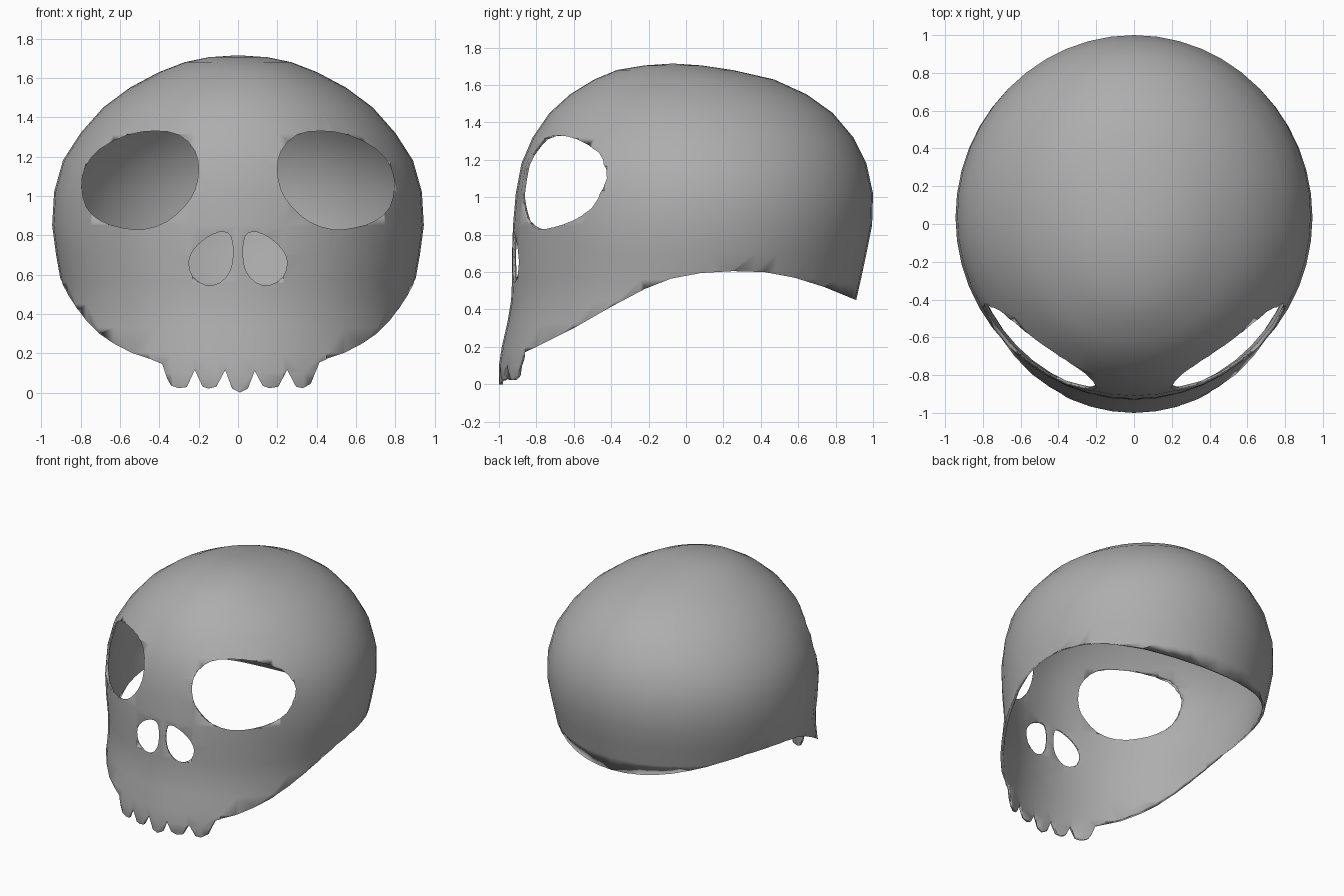
import bpy, bmesh, math

if "Cube" in bpy.data.objects:
    bpy.data.objects.remove(bpy.data.objects["Cube"])

SEG = 48
# Horizontal sections of the mask: height, front y, back y, half width
ROWS = [(1.705, -.22, .08, .15), (1.68, -.37, .25, .27), (1.63, -.49, .47, .40),
        (1.55, -.62, .645, .55), (1.45, -.73, .785, .685), (1.32, -.82, .895, .80),
        (1.18, -.88, .965, .89), (1.02, -.91, 1.0, .935), (.85, -.925, .995, .945),
        (.70, -.93, .965, .925), (.56, -.93, .935, .90), (.45, -.935, .91, .89),
        (.33, -.955, .90, .89), (.20, -.985, .90, .90), (.10, -1.0, .90, .88),
        (-.10, -1.0, .90, .84)]


def make_object(name, bm):
    bmesh.ops.recalc_face_normals(bm, faces=bm.faces)
    mesh = bpy.data.meshes.new(name)
    bm.to_mesh(mesh)
    bm.free()
    ob = bpy.data.objects.new(name, mesh)
    bpy.context.collection.objects.link(ob)
    return ob


def rounded(pts):
    """Add a curved midpoint to every edge of a closed outline."""
    out, n = [], len(pts)
    for i in range(n):
        a, b, c, d = (pts[(i + k) % n] for k in (-1, 0, 1, 2))
        out.append(b)
        out.append(tuple((9 * (b[k] + c[k]) - a[k] - d[k]) / 16 for k in (0, 1)))
    return out


def prism(name, pts, place, a, b):
    """Extrude a 2D outline between depths a and b."""
    bm = bmesh.new()
    ra = [bm.verts.new(place(u, v, a)) for u, v in pts]
    rb = [bm.verts.new(place(u, v, b)) for u, v in pts]
    bm.faces.new(ra)
    bm.faces.new(rb)
    n = len(pts)
    for i in range(n):
        j = (i + 1) % n
        bm.faces.new((ra[i], ra[j], rb[j], rb[i]))
    ob = make_object(name, bm)
    ob.hide_render = True
    return ob


def from_front(u, v, d):
    return (u, d, v)


def from_side(u, v, d):
    return (d, u, v)


# Domed shell lofted through the sections
bm = bmesh.new()
pole = bm.verts.new((0, -.07, 1.715))
rings = []
for z, yf, yb, w in ROWS:
    mid, half = (yf + yb) / 2, (yb - yf) / 2
    rings.append([bm.verts.new((w * math.sin(2 * math.pi * i / SEG),
                                mid - half * math.cos(2 * math.pi * i / SEG), z))
                  for i in range(SEG)])
for i in range(SEG):
    j = (i + 1) % SEG
    bm.faces.new((pole, rings[0][i], rings[0][j]))
    for r, s in zip(rings, rings[1:]):
        bm.faces.new((r[i], s[i], s[j], r[j]))
mask = make_object("skull_mask", bm)
# Make sure the normals face outward so the thickness goes inside
if mask.data.polygons[0].normal.z < 0:
    mask.data.flip_normals()
solid = mask.modifiers.new("thickness", 'SOLIDIFY')
solid.thickness = .02
solid.offset = -1

# Eye sockets and nostrils, mirrored
EYE = [(.20, 1.13), (.22, 1.23), (.30, 1.31), (.42, 1.33), (.56, 1.31), (.70, 1.24),
       (.775, 1.15), (.795, 1.05), (.77, .94), (.70, .875), (.60, .84), (.48, .83),
       (.36, .87), (.27, .95), (.22, 1.03)]
NOSTRIL = [(.03, .77), (.05, .81), (.10, .815), (.17, .78), (.23, .72), (.25, .66),
           (.23, .59), (.16, .545), (.09, .56), (.04, .62), (.025, .70)]
cutters = []
for side in (-1, 1):
    for name, pts in (("eye_cutter", EYE), ("nostril_cutter", NOSTRIL)):
        pts = [(side * x, z) for x, z in rounded(pts)]
        cutters.append(prism(name, pts, from_front, -1.3, -.2))

# Teeth along the front edge
TEETH = [(-1.3, .172), (-.45, .172), (-.385, .145), (-.36, .07), (-.34, .035), (-.30, .022),
         (-.26, .028), (-.22, .115), (-.18, .03), (-.15, .02), (-.11, .03), (-.065, .115),
         (-.03, .02), (.01, 0), (.05, .02), (.085, .11), (.125, .035), (.16, .022),
         (.205, .03), (.25, .115), (.295, .03), (.33, .022), (.37, .045), (.415, .155),
         (.46, .172), (1.3, .172), (1.3, -.3), (-1.3, -.3)]
cutters.append(prism("teeth_cutter", TEETH, from_front, -1.3, -.84))

# Curved lower rim along the sides and back
RIM = [(-.86, -.35), (-.86, .172), (-.80, .20), (-.60, .30), (-.40, .415), (-.22, .51),
       (-.08, .565), (.08, .595), (.25, .605), (.42, .60), (.58, .57), (.74, .52),
       (.91, .45), (1.2, .33), (1.2, -.35)]
cutters.append(prism("rim_cutter", RIM, from_side, -1.3, 1.3))

for c in cutters:
    mod = mask.modifiers.new(c.name, 'BOOLEAN')
    mod.operation = 'DIFFERENCE'
    mod.solver = 'EXACT'
    mod.object = c

# Smooth all over, with large faces deciding the normals so the thin rims look rounded
bpy.ops.object.select_all(action='DESELECT')
bpy.context.view_layer.objects.active = mask
mask.select_set(True)
for mod in list(mask.modifiers):
    bpy.ops.object.modifier_apply(modifier=mod.name)
for c in cutters:
    bpy.data.objects.remove(c)
bpy.ops.object.shade_smooth()
weighted = mask.modifiers.new("soft_rims", 'WEIGHTED_NORMAL')
weighted.weight = 80

# Dark grey bone
bone = bpy.data.materials.new("dark_grey")
bone.diffuse_color = (.42, .42, .42, 1)
bone.use_nodes = True
bone.node_tree.nodes["Principled BSDF"].inputs["Base Color"].default_value = bone.diffuse_color
mask.data.materials.clear()
mask.data.materials.append(bone)
